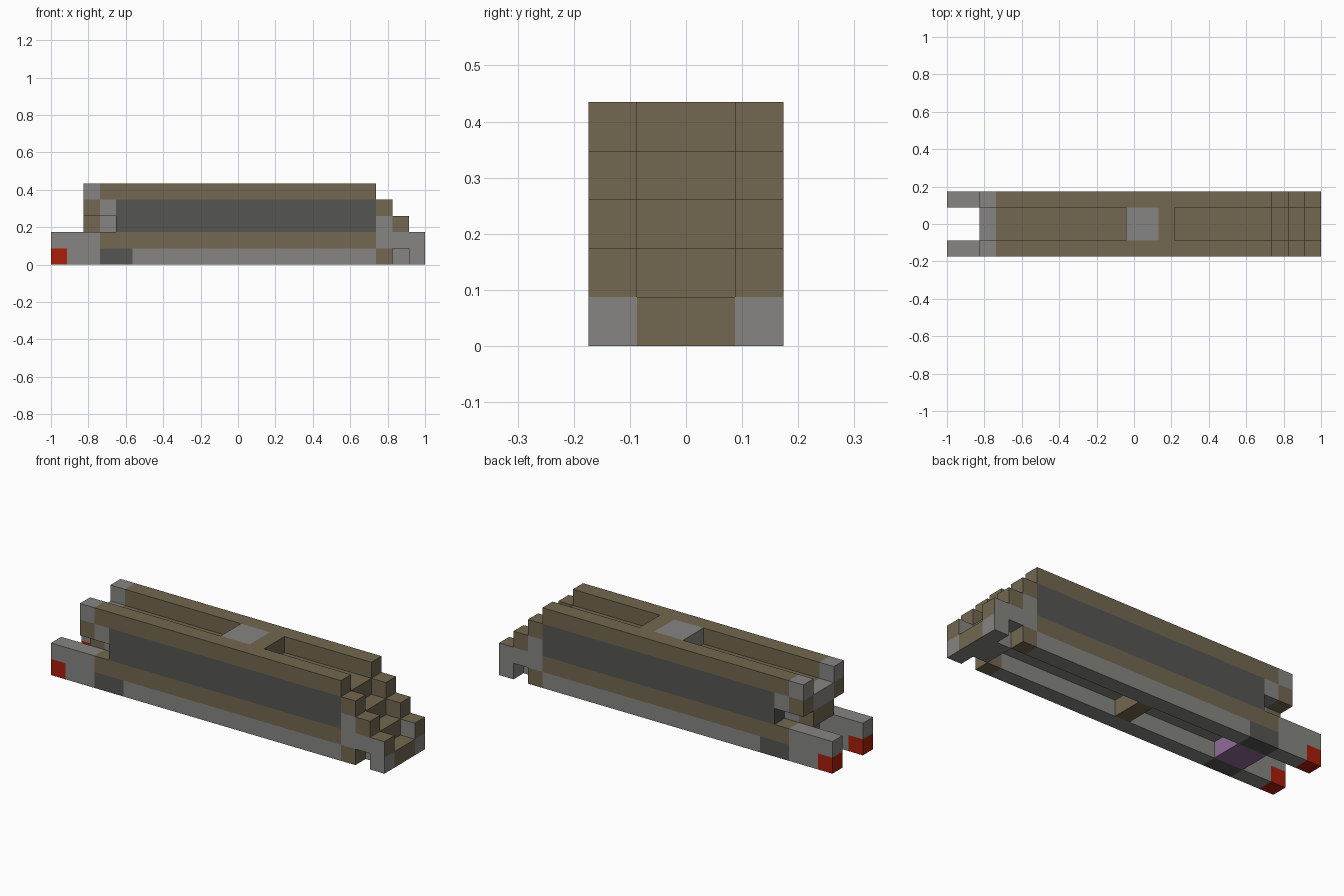
import bpy
import bmesh

cube = bpy.data.objects.get("Cube")
if cube:
    bpy.data.objects.remove(cube, do_unlink=True)

U = 2 / 23  # block size: the model is 23 blocks long, 4 deep, 5 high


def material(name, rgb):
    mat = bpy.data.materials.new(name)
    mat.use_nodes = True
    mat.diffuse_color = (*rgb, 1)
    mat.node_tree.nodes["Principled BSDF"].inputs["Base Color"].default_value = (*rgb, 1)
    return mat


TAN = material("olive tan", (0.17, 0.136, 0.08))
GREY = material("light grey", (0.24, 0.235, 0.223))
DARK = material("dark grey", (0.09, 0.094, 0.084))
RED = material("red", (0.4, 0.013, 0.003))
PURPLE = material("purple", (0.28, 0.15, 0.31))


def box(name, mat, x, y, z):
    """Box on the block grid; x counts from the -x end, y from the middle."""
    bm = bmesh.new()
    bmesh.ops.create_cube(bm, size=1)
    spans = [(x[0] - 11.5, x[1] - 11.5), y, z]
    for v in bm.verts:
        v.co = [(lo if c < 0 else hi) * U for c, (lo, hi) in zip(v.co, spans)]
    mesh = bpy.data.meshes.new(name)
    bm.to_mesh(mesh)
    bm.free()
    mesh.materials.append(mat)
    ob = bpy.data.objects.new(name, mesh)
    bpy.context.scene.collection.objects.link(ob)
    return ob


def paint(ob, mat, rule):
    """Give the faces that match the rule a second colour."""
    ob.data.materials.append(mat)
    for p in ob.data.polygons:
        if rule(p.normal):
            p.material_index = 1


def side(name, mat, x, z):
    """Box in the front wall, mirrored to the back wall."""
    ob = box(name, mat, x, (-2, -1), z)
    mod = ob.modifiers.new("Mirror", "MIRROR")
    mod.use_axis = (False, True, False)
    return ob


def core(name, mat, x, z):
    """Box in the two middle rows."""
    return box(name, mat, x, (-1, 1), z)


# Bottom runners with red tips
side("runner_tip", RED, (0, 1), (0, 1))
side("runner_tip_top", GREY, (0, 1), (1, 2))
side("runner_fork", GREY, (1, 3), (0, 2))
side("runner_dark_patch", DARK, (3, 5), (0, 1))
side("runner", GREY, (5, 20), (0, 1))
side("runner_end", TAN, (20, 21), (0, 1))

# Side walls
side("lower_band", TAN, (3, 20), (1, 2))
side("side_panel", DARK, (4, 20), (2, 4))
side("upper_rail", TAN, (3, 20), (4, 5))
side("rail_end_cap", GREY, (2, 3), (4, 5))
side("rail_end_block", TAN, (2, 3), (3, 4))
side("rail_support", GREY, (3, 4), (3, 4))

# Stepped end walls
side("step_upper", TAN, (20, 21), (3, 4))
side("step_middle", TAN, (21, 22), (2, 3))
side("step_wall", GREY, (20, 21), (1, 3))
side("step_wall_low", GREY, (21, 22), (1, 2))
step = side("step_lower", GREY, (22, 23), (1, 2))
paint(step, TAN, lambda n: n.z > 0.5 or n.x > 0.5)
side("end_foot", GREY, (22, 23), (0, 1))

# Core, stepping down at the +x end
core("core_top", TAN, (3, 20), (3, 4))
core("core_top_end", GREY, (2, 3), (3, 4))
core("core_middle_end", TAN, (2, 3), (2, 3))
core("core_middle_neck", GREY, (3, 4), (2, 3))
core("core_middle", TAN, (4, 21), (2, 3))
low = core("core_lower", TAN, (3, 22), (1, 2))
paint(low, GREY, lambda n: n.z < -0.5)
core("core_foot_neck", GREY, (21, 22), (0, 1))
foot = core("core_foot", TAN, (22, 23), (0, 1))
paint(foot, GREY, lambda n: n.z < -0.5)

# Bridge across the top channel
core("bridge_grey", GREY, (11, 13), (4, 5))
core("bridge_tan", TAN, (13, 14), (4, 5))

# Blocks in the underside channel
core("underside_purple_block", PURPLE, (3, 5), (0, 1))
core("underside_cross_block", TAN, (11, 12), (0, 1))
